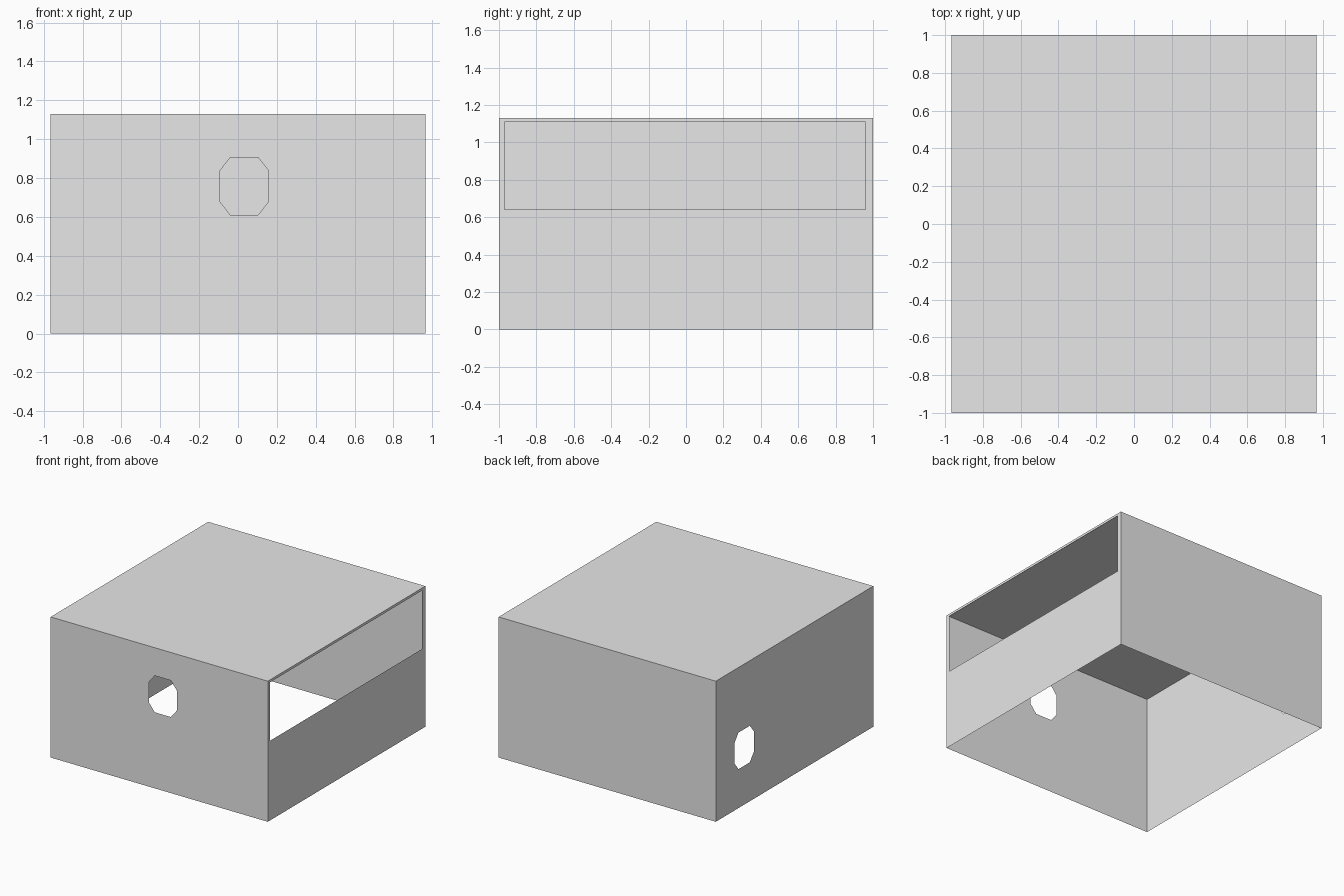
import bpy
import bmesh
from mathutils import Vector

cube = bpy.data.objects.get("Cube")
if cube:
    bpy.data.objects.remove(cube, do_unlink=True)

HALF_X, HALF_Y, HEIGHT = 0.965, 1.0, 1.13

grey = bpy.data.materials.new("light_grey")
grey.use_nodes = True
COLOUR = (0.8, 0.8, 0.8, 1)
grey.diffuse_color = COLOUR
grey.node_tree.nodes["Principled BSDF"].inputs["Base Color"].default_value = COLOUR


def rectangle(u0, u1, v0, v1):
    return [(u0, v0), (u1, v0), (u1, v1), (u0, v1)]


def octagon(u, v, half_w=0.124, half_h=0.147):
    """Octagonal opening with cut corners."""
    cu, cv = half_w - 0.052, half_h - 0.066
    quarter = [(half_w, cv), (cu, half_h)]
    right_top = quarter + [(-a, b) for a, b in reversed(quarter)]
    return [(u + a, v + b) for a, b in right_top] + [(u - a, v - b) for a, b in right_top]


def panel(name, outline, place, outward, opening=None):
    """Thin sheet from a 2D outline, with an optional opening."""
    bm = bmesh.new()
    for loop in filter(None, (outline, opening)):
        verts = [bm.verts.new(place(u, v)) for u, v in loop]
        for i, vert in enumerate(verts):
            bm.edges.new((vert, verts[i - 1]))
    if opening:
        bmesh.ops.triangle_fill(bm, edges=bm.edges[:], use_beauty=True,
                                normal=Vector(outward))
    else:
        bm.faces.new(bm.verts[:])
    bm.normal_update()
    for face in bm.faces:
        if face.normal.dot(Vector(outward)) < 0:
            face.normal_flip()
    mesh = bpy.data.meshes.new(name)
    bm.to_mesh(mesh)
    bm.free()
    mesh.materials.append(grey)
    obj = bpy.data.objects.new(name, mesh)
    bpy.context.collection.objects.link(obj)


across = rectangle(-HALF_X, HALF_X, 0, HEIGHT)
along = rectangle(-HALF_Y, HALF_Y, 0, HEIGHT)

# Roof; the underside of the box stays open
panel("roof", rectangle(-HALF_X, HALF_X, -HALF_Y, HALF_Y),
      lambda u, v: (u, v, HEIGHT), (0, 0, 1))

# Front wall with a window, and plain back wall
panel("front_wall", across, lambda u, v: (u, -HALF_Y, v), (0, -1, 0),
      octagon(0.032, 0.758))
panel("back_wall", across, lambda u, v: (u, HALF_Y, v), (0, 1, 0))

# Side walls: a long opening on the left, a small window on the right
panel("left_wall", along, lambda u, v: (HALF_X, u, v), (1, 0, 0),
      rectangle(-0.97, 0.96, 0.64, 1.11))
panel("right_wall", along, lambda u, v: (-HALF_X, u, v), (-1, 0, 0),
      octagon(0.64, 0.46))
